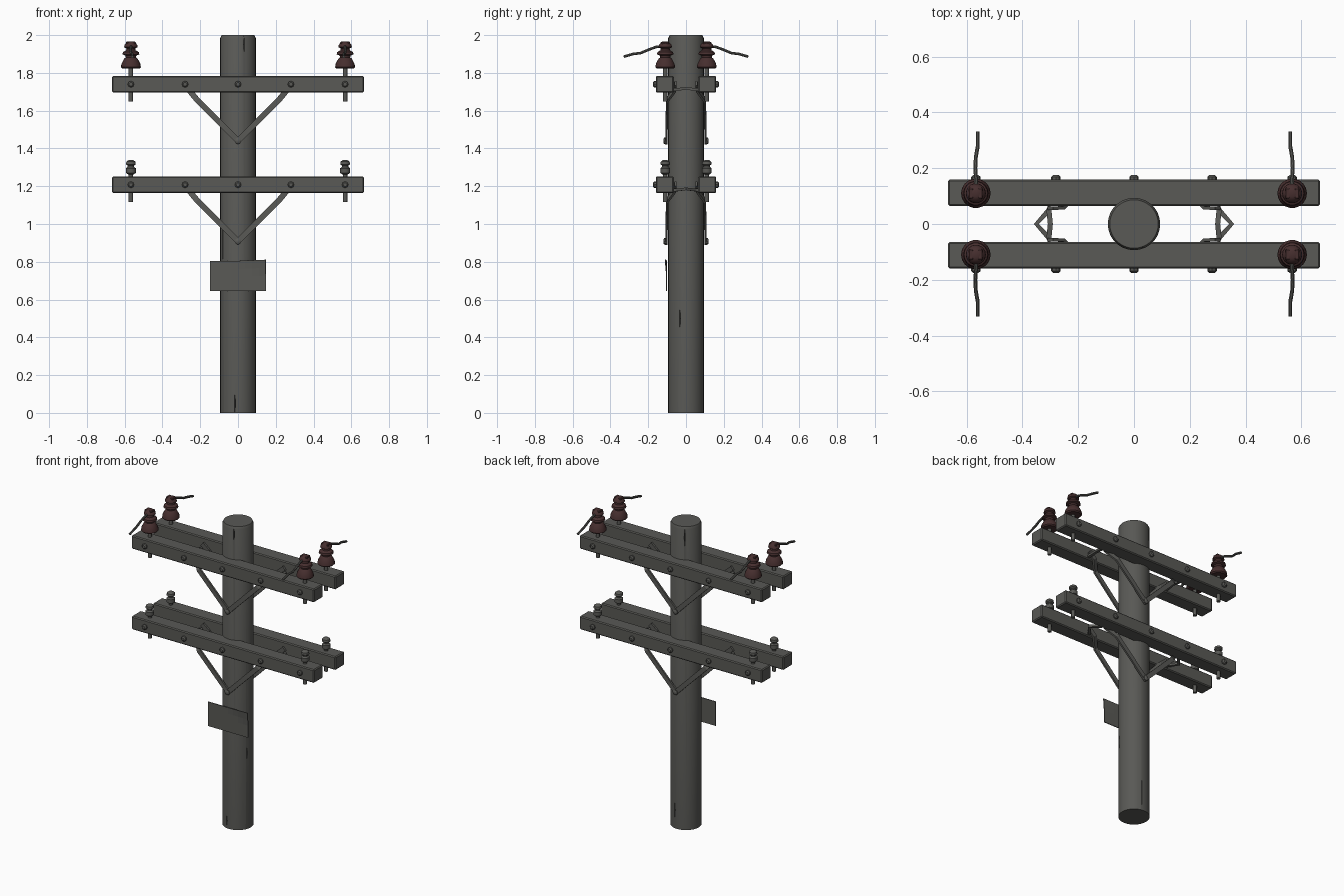
import bpy, bmesh, math
from mathutils import Vector

if "Cube" in bpy.data.objects:
    bpy.data.objects.remove(bpy.data.objects["Cube"], do_unlink=True)


def material(name, rgb):
    m = bpy.data.materials.new(name)
    m.use_nodes = True
    m.diffuse_color = (*rgb, 1)
    m.node_tree.nodes["Principled BSDF"].inputs["Base Color"].default_value = (*rgb, 1)
    return m


GREY = material("weathered grey", (0.1, 0.1, 0.092))
BROWN = material("glazed brown", (0.062, 0.028, 0.028))


def add(name, bm, mat, smooth=True):
    bmesh.ops.recalc_face_normals(bm, faces=bm.faces)
    me = bpy.data.meshes.new(name)
    bm.to_mesh(me)
    bm.free()
    me.materials.append(mat)
    ob = bpy.data.objects.new(name, me)
    bpy.context.collection.objects.link(ob)
    if smooth:
        bpy.ops.object.select_all(action='DESELECT')
        ob.select_set(True)
        bpy.context.view_layer.objects.active = ob
        bpy.ops.object.shade_smooth_by_angle(angle=math.radians(40))
    return ob


def lathe(name, profile, place, mat, sides=16, axis=Vector((0, 0, 1))):
    """Closed solid of revolution from (radius, height) pairs."""
    bm = bmesh.new()
    turn = Vector((0, 0, 1)).rotation_difference(axis)
    rings = []
    for r, h in profile:
        angles = [2 * math.pi * i / sides for i in range(sides)]
        rings.append([bm.verts.new(Vector(place) + turn @ Vector(
            (r * math.cos(a), r * math.sin(a), h))) for a in angles])
    for a, b in zip(rings, rings[1:]):
        for i in range(sides):
            j = (i + 1) % sides
            bm.faces.new((a[i], a[j], b[j], b[i]))
    bm.faces.new(rings[0])
    bm.faces.new(rings[-1])
    return add(name, bm, mat)


def box(name, centre, size, mat, bevel=0.0):
    bm = bmesh.new()
    bmesh.ops.create_cube(bm, size=1)
    bmesh.ops.scale(bm, vec=size, verts=bm.verts)
    bmesh.ops.translate(bm, vec=centre, verts=bm.verts)
    if bevel:
        bmesh.ops.bevel(bm, geom=bm.edges[:], offset=bevel, segments=1, affect='EDGES')
    return add(name, bm, mat, False)


def bar(name, path, wide, thick, up, mat, sides=4):
    """Sweep a flat bar (4 sides) or a round rod along a path."""
    bm = bmesh.new()
    path = [Vector(p) for p in path]
    rings = []
    for i, p in enumerate(path):
        t = (path[min(i + 1, len(path) - 1)] - path[max(i - 1, 0)]).normalized()
        u = t.cross(Vector(up)).normalized()
        v = u.cross(t)
        k = math.sqrt(0.5) if sides == 4 else 0.5
        ring = []
        for s in range(sides):
            a = 2 * math.pi * (s + 0.5) / sides
            ring.append(bm.verts.new(p + u * wide * k * math.cos(a) + v * thick * k * math.sin(a)))
        rings.append(ring)
    for a, b in zip(rings, rings[1:]):
        for s in range(sides):
            n = (s + 1) % sides
            bm.faces.new((a[s], a[n], b[n], b[s]))
    bm.faces.new(rings[0])
    bm.faces.new(rings[-1])
    return add(name, bm, mat, sides > 4)


def bolt(name, x, y, z, side, reach=0.016):
    lathe(name, [(0.017, -0.004), (0.017, reach * 0.6), (0.010, reach)],
          (x, y, z), GREY, 8, Vector((0, side, 0)))


# Pole with drying cracks
pole = lathe("pole", [(0.094, 0), (0.094, 1.985), (0.087, 2)], (0, 0, 0), GREY, 28)
for i, (deg, z, length) in enumerate([(-100, 0.05, 0.2), (-150, 0.9, 0.3), (-20, 0.5, 0.24),
                                      (80, 0.12, 0.3), (-70, 1.95, 0.2), (120, 1.93, 0.22)]):
    a = math.radians(deg)
    out = Vector((math.cos(a), math.sin(a), 0))
    side = Vector((-out.y, out.x, 0)) * 0.004
    bm = bmesh.new()
    mid = out * 0.1 + Vector((0, 0, z))
    tall = Vector((0, 0, length / 2))
    bmesh.ops.convex_hull(bm, input=[bm.verts.new(p) for p in (
        mid + tall, mid - tall, mid + side, mid - side, mid - out * 0.02)])
    cutter = add("crack_cutter", bm, GREY, False)
    cutter.hide_render = True
    cutter.hide_set(True)
    cut = pole.modifiers.new("crack", 'BOOLEAN')
    cut.operation = 'DIFFERENCE'
    cut.object = cutter

# Insulator outlines, heights measured from the arm centre
BIG = [(0.046, 0.083), (0.053, 0.09), (0.05, 0.108), (0.036, 0.135), (0.027, 0.142),
       (0.029, 0.152), (0.045, 0.158), (0.042, 0.17), (0.025, 0.18), (0.024, 0.19),
       (0.036, 0.196), (0.034, 0.208), (0.022, 0.222), (0.012, 0.226)]
SMALL = [(0.016, 0.055), (0.026, 0.063), (0.026, 0.087), (0.017, 0.095), (0.017, 0.102),
         (0.026, 0.108), (0.024, 0.122), (0.013, 0.13)]

for level, z in (("upper", 1.74), ("lower", 1.208)):
    for s, face in ((-1, "front"), (1, "back")):
        tag = f"{level}_{face}"
        # Crossarm and its row of bolts
        box(f"{tag}_crossarm", (0, s * 0.112, z), (1.334, 0.095, 0.088), GREY, 0.006)
        for x in (-0.567, -0.28, 0, 0.28, 0.567):
            bolt(f"{tag}_arm_bolt", x, s * 0.159, z, s)
        bolt(f"{tag}_brace_bolt", 0, s * 0.108, z - 0.3, s, 0.012)
        for m, hand in ((-1, "right"), (1, "left")):
            # Bent flat brace from the arm's inner face to the pole
            bar(f"{tag}_{hand}_brace",
                [(m * 0.3, s * 0.056, z + 0.005), (m * 0.26, s * 0.058, z - 0.03),
                 (m * 0.215, s * 0.1, z - 0.085), (m * -0.008, s * 0.104, z - 0.308)],
                0.03, 0.012, (0, 1, 0), GREY)
            # Pin and insulator
            px, py = m * 0.567, s * 0.11
            lathe(f"{tag}_{hand}_pin", [(0.012, -0.092), (0.012, 0.09)], (px, py, z), GREY, 10)
            if level == "upper":
                lathe(f"{tag}_{hand}_insulator", BIG, (px, py, z), BROWN, 18)
                # Two lugs on the cap form the wire groove
                for d in (-1, 1):
                    box(f"{tag}_{hand}_cap_lug", (px + d * 0.017, py, z + 0.215),
                        (0.018, 0.04, 0.02), BROWN, 0.004)
                bar(f"{tag}_{hand}_cut_wire",
                    [(m * x, s * y, h) for x, y, h in (
                        (0.567, 0.1, 1.945), (0.566, 0.16, 1.937), (0.569, 0.2, 1.922),
                        (0.567, 0.24, 1.905), (0.56, 0.28, 1.9), (0.56, 0.33, 1.886))],
                    0.015, 0.015, (0, 0, 1), GREY, 8)
            else:
                lathe(f"{tag}_{hand}_insulator", SMALL, (px, py, z), GREY, 14)
    # Tie straps between the paired arms
    for m, hand in ((-1, "right"), (1, "left")):
        bow = 0.3 if level == "upper" else 0.35
        bar(f"{level}_{hand}_tie",
            [(m * 0.3, -0.064, z - 0.028), (m * 0.305, -0.05, z - 0.028),
             (m * bow, 0, z - 0.022), (m * 0.305, 0.05, z - 0.028),
             (m * 0.3, 0.064, z - 0.028)], 0.018, 0.014, (0, 0, 1), GREY)

# Notice plate, its upper left corner curled slightly outwards
bm = bmesh.new()
bmesh.ops.create_grid(bm, x_segments=8, y_segments=4, size=0.5)
for v in bm.verts:
    x, h = v.co.x, v.co.y
    curl = max(0, x + h - 0.5)
    v.co = Vector((x * 0.294, -0.1 - curl * 0.015, 0.725 + h * 0.16 + curl * 0.012))
plate = add("notice_plate", bm, GREY, False)
plate.modifiers.new("thickness", 'SOLIDIFY').thickness = 0.005
